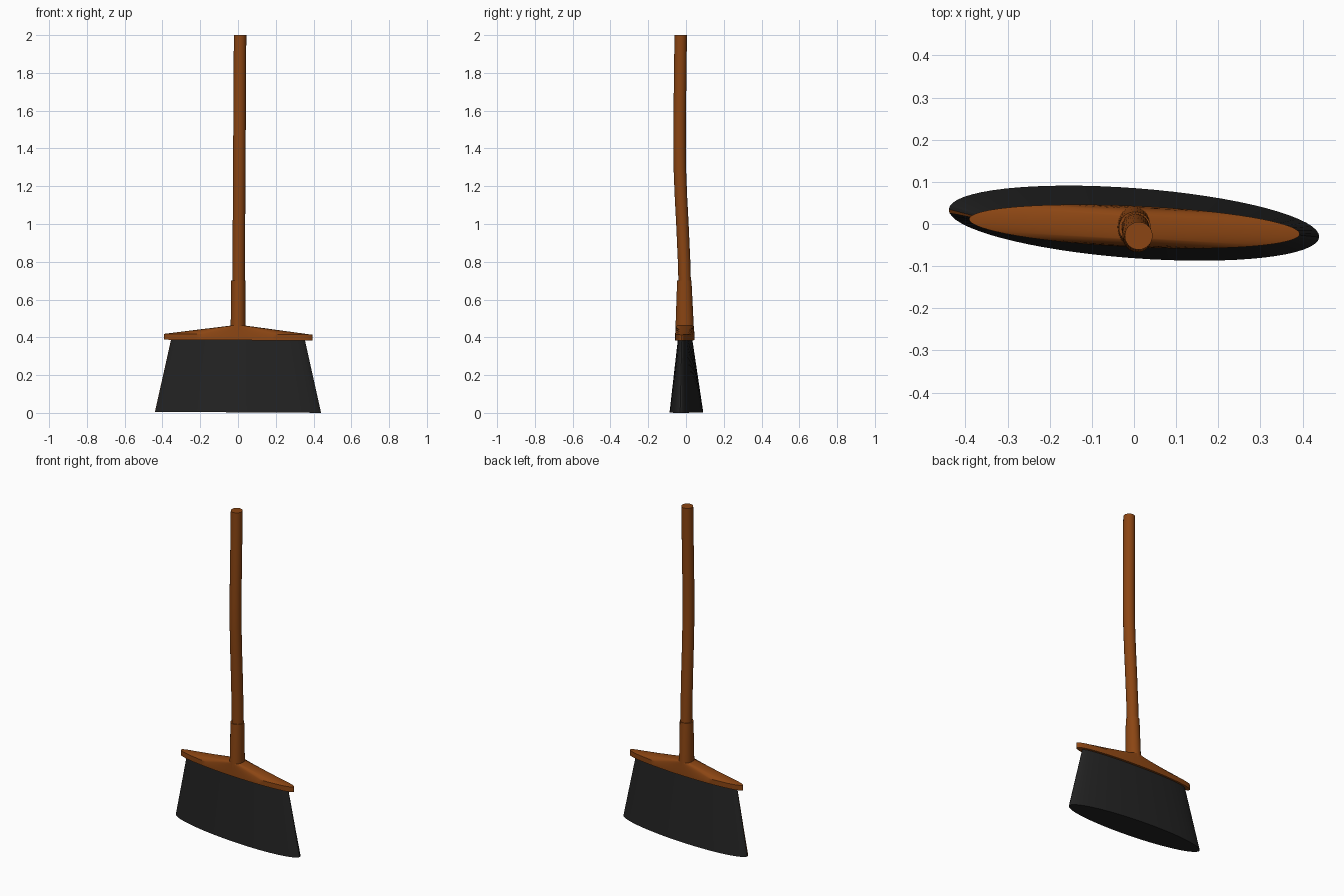
import bpy, bmesh, math

cube = bpy.data.objects.get("Cube")
if cube:
    bpy.data.objects.remove(cube, do_unlink=True)


def make_material(name, rgb):
    mat = bpy.data.materials.new(name)
    mat.use_nodes = True
    mat.diffuse_color = (*rgb, 1)
    bsdf = mat.node_tree.nodes["Principled BSDF"]
    bsdf.inputs["Base Color"].default_value = (*rgb, 1)
    bsdf.inputs["Roughness"].default_value = 0.8
    return mat


wood = make_material("brown wood", (0.258, 0.060, 0.0065))
bristle = make_material("black bristle", (0.016, 0.016, 0.016))


def loft(name, rings, mats, sides=32, accent=None):
    """Skin a stack of ellipses: (x, y, z, rx, ry, turn in degrees, slope along x)."""
    bm = bmesh.new()
    loops = []
    for cx, cy, z, rx, ry, turn, slope in rings:
        c, s = math.cos(math.radians(turn)), math.sin(math.radians(turn))
        loop = []
        for i in range(sides):
            a = math.tau * i / sides
            u, v = rx * math.cos(a), ry * math.sin(a)
            x, y = u * c - v * s, u * s + v * c
            loop.append(bm.verts.new((cx + x, cy + y, z + slope * x)))
        loops.append(loop)
    for low, high in zip(loops, loops[1:]):
        for i in range(sides):
            j = (i + 1) % sides
            face = bm.faces.new((low[i], low[j], high[j], high[i]))
            if i == accent:
                face.material_index = 1
    bm.faces.new(loops[0][::-1])
    bm.faces.new(loops[-1])
    mesh = bpy.data.meshes.new(name)
    bm.to_mesh(mesh)
    bm.free()
    for m in mats:
        mesh.materials.append(m)
    obj = bpy.data.objects.new(name, mesh)
    bpy.context.collection.objects.link(obj)
    bpy.ops.object.select_all(action='DESELECT')
    obj.select_set(True)
    bpy.context.view_layer.objects.active = obj
    bpy.ops.object.shade_smooth_by_angle(angle=math.radians(25))
    return obj


# Flared bristles, with one narrow wooden strip at the -x tip
loft("bristles", [
    (0, 0.002, 0.003, 0.441, 0.083, -4.3, -0.006),
    (0, -0.005, 0.390, 0.354, 0.034, -2.8, -0.006),
], [bristle, wood], sides=64, accent=32)

# Oval head: upright rim, then a slope up to the socket
loft("head_block", [
    (0.001, -0.006, 0.385, 0.393, 0.049, -2.6, -0.006),
    (0.001, -0.006, 0.416, 0.393, 0.049, -2.6, -0.006),
    (0, -0.007, 0.462, 0.040, 0.047, 0, 0),
], [wood], sides=64)

# Socket, slightly deeper at its foot
loft("handle_socket", [
    (0, -0.007, 0.44, 0.039, 0.049, 0, 0),
    (0.002, -0.009, 0.70, 0.038, 0.038, 0, 0),
], [wood])

# Gently bowed handle
bow = [(0.65, -0.006), (0.80, -0.010), (1.00, -0.019), (1.15, -0.027), (1.30, -0.033),
       (1.40, -0.034), (1.55, -0.034), (1.75, -0.031), (2.00, -0.028)]
loft("handle", [(0.003 + 0.008 * (z - 0.65) / 1.35, y, z, 0.033, 0.033, 0, 0)
                for z, y in bow], [wood])
